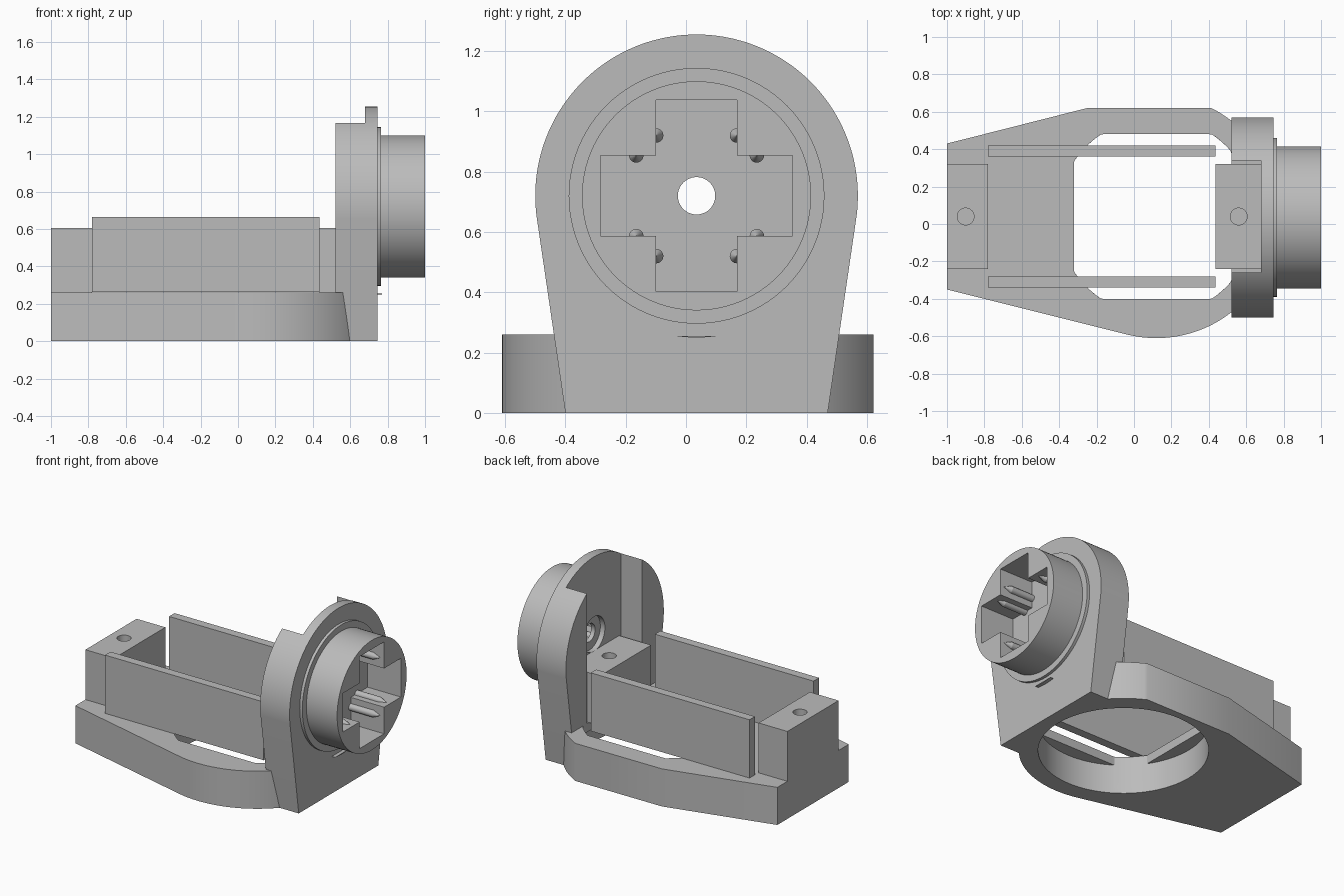
import bpy, bmesh
from math import sin, cos, pi, radians

if "Cube" in bpy.data.objects:
    bpy.data.objects.remove(bpy.data.objects["Cube"], do_unlink=True)

grey = bpy.data.materials.new("plain grey")
grey.use_nodes = True
COLOUR = (0.5, 0.5, 0.5, 1)
grey.diffuse_color = COLOUR
grey.node_tree.nodes["Principled BSDF"].inputs["Base Color"].default_value = COLOUR

CY, CZ = 0.035, 0.72      # hub axis
BX, BY = 0.12, 0.04       # centre of the round base opening


def prism(name, pts, lo, hi, axis="z"):
    """Extrude an outline along z (points are x, y) or along x (points are y, z)."""
    bm = bmesh.new()
    place = (lambda p, h: (p[0], p[1], h)) if axis == "z" else (lambda p, h: (h, p[0], p[1]))
    low = [bm.verts.new(place(p, lo)) for p in pts]
    high = [bm.verts.new(place(p, hi)) for p in pts]
    bm.faces.new(low)
    bm.faces.new(high)
    n = len(pts)
    for i in range(n):
        j = (i + 1) % n
        bm.faces.new((low[i], low[j], high[j], high[i]))
    bmesh.ops.recalc_face_normals(bm, faces=bm.faces)
    me = bpy.data.meshes.new(name)
    bm.to_mesh(me)
    bm.free()
    ob = bpy.data.objects.new(name, me)
    bpy.context.collection.objects.link(ob)
    me.materials.append(grey)
    return ob


def arc(cx, cy, r, start=0, end=360, n=96):
    full = abs(end - start) == 360
    steps = n if full else n - 1
    angles = [radians(start + (end - start) * i / steps) for i in range(n)]
    return [(cx + r * cos(a), cy + r * sin(a)) for a in angles]


def rect(a0, a1, b0, b1):
    return [(a0, b0), (a1, b0), (a1, b1), (a0, b1)]


def cut(target, *cutters):
    bpy.context.view_layer.objects.active = target
    for c in cutters:
        mod = target.modifiers.new("cut", "BOOLEAN")
        mod.operation, mod.solver, mod.object = "DIFFERENCE", "EXACT", c
        bpy.ops.object.modifier_apply(modifier=mod.name)
    for c in cutters:
        bpy.data.objects.remove(c, do_unlink=True)


def pocket():
    return prism("pocket_cutter", arc(BX, BY, 0.53), -0.1, 0.2)


# Base plate: tapered tail, round nose, one flat side
outline = [(min(x, 0.74), y) for x, y in arc(BX, BY, 0.65, 63.4, -104)]
outline += [(-1, -0.35), (-1, 0.43), (-0.25, 0.62)]
base = prism("base_plate", outline, 0, 0.26)
opening = [(min(max(x, BX - 0.44), 0.52), min(max(y, BY - 0.44), BY + 0.44))
           for x, y in arc(BX, BY, 0.53, n=180)]
cut(base, pocket(), prism("opening_cutter", opening, 0.1, 0.4))

# Upright arch with a slot open at the top
arch = prism("upright_arch", arc(CY, CZ, 0.535, -7, 187) + [(-0.4, 0), (0.47, 0)],
             0.52, 0.745, "x")
cut(arch, pocket(),
    prism("slot_cutter", rect(0.4, 0.68, -0.26, 0.34), 0.26, 1.5),
    prism("bore_cutter", arc(CY, CZ, 0.12, n=48), 0.6, 0.715, "x"),
    prism("hole_cutter", arc(CY, CZ, 0.062, n=48), 0.6, 0.9, "x"))

# Two screw blocks
for name, x0, x1, hx in (("tail_block", -1, -0.78, -0.9), ("arch_block", 0.435, 0.68, 0.56)):
    block = prism(name, rect(x0, x1, -0.24, 0.32), 0.26, 0.605)
    cut(block, prism("screw_cutter", arc(hx, BY, 0.045, n=32), 0.35, 0.8))

# Side walls
for name, y in (("left_wall", 0.36), ("right_wall", -0.34)):
    prism(name, rect(-0.78, 0.435, y, y + 0.06), 0.262, 0.665)

# Hub, collar and cross-shaped socket
L, W = 0.318, 0.134
cross = [(W, W), (W, L), (-W, L), (-W, W), (-L, W), (-L, -W),
         (-W, -W), (-W, -L), (W, -L), (W, -W), (L, -W), (L, W)]
cross = [(CY + a, CZ + b) for a, b in cross]
for name, r, x0, x1 in (("hub_collar", 0.424, 0.745, 0.765), ("hub", 0.38, 0.765, 1.0)):
    part = prism(name, arc(CY, CZ, r), x0, x1, "x")
    cut(part, prism("socket_cutter", cross, 0.7, 1.1, "x"))

# Pointed ribs beside the socket corners
for sy in (-1, 1):
    for sz in (-1, 1):
        for a, b in ((W, 0.2), (0.2, W)):
            y, z = CY + sy * a, CZ + sz * b
            for r0, r1, x0, x1 in ((0.024, 0.024, 0.745, 0.92), (0.024, 0.002, 0.92, 0.97)):
                bpy.ops.mesh.primitive_cone_add(
                    vertices=20, radius1=r0, radius2=r1, depth=x1 - x0,
                    location=((x0 + x1) / 2, y, z), rotation=(0, pi / 2, 0))
                rib = bpy.context.object
                rib.name = "socket_rib"
                rib.data.materials.append(grey)

# Thin lip under the collar
prism("collar_lip", arc(CY, CZ, 0.47, 261, 279, 12), 0.745, 0.77, "x")

# Smooth round surfaces, keep sharp edges
bpy.ops.object.select_all(action="DESELECT")
for ob in bpy.context.scene.objects:
    if ob.type == "MESH":
        ob.select_set(True)
        bpy.context.view_layer.objects.active = ob
bpy.ops.object.shade_smooth_by_angle(angle=radians(30))
